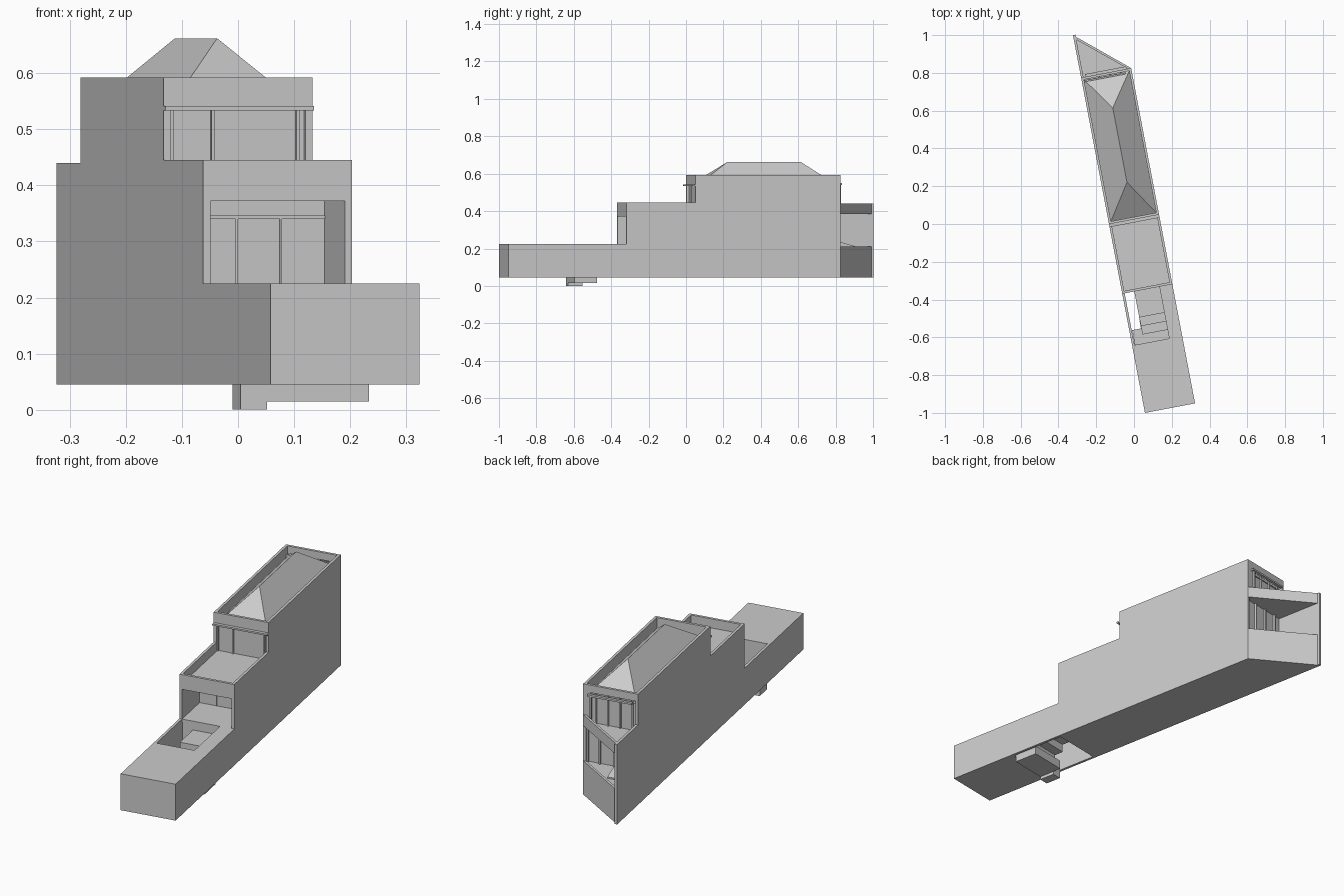
import bpy, bmesh, math
from mathutils import Matrix

if "Cube" in bpy.data.objects:
    bpy.data.objects.remove(bpy.data.objects["Cube"])

grey = bpy.data.materials.new("plaster_grey")
grey.use_nodes = True
COLOUR = (0.6, 0.6, 0.6, 1)
grey.diffuse_color = COLOUR
grey.node_tree.nodes["Principled BSDF"].inputs["Base Color"].default_value = COLOUR

# The house is drawn square to its own plot, then turned on the site
SITE = Matrix.Translation((0.058, -1, 0)) @ Matrix.Rotation(math.radians(10.79), 4, "Z")
W, T = 0.27, 0.013              # plot width, wall thickness
MID, TOP, BACK, TIP = 0.642, 1.017, 1.807, 2.036   # steps along the plot
BASE, LOW, HIGH, ROOF = 0.045, 0.225, 0.445, 0.592  # levels


def finish(name, bm):
    bmesh.ops.recalc_face_normals(bm, faces=bm.faces)
    mesh = bpy.data.meshes.new(name)
    bm.to_mesh(mesh)
    bm.free()
    mesh.materials.append(grey)
    ob = bpy.data.objects.new(name, mesh)
    bpy.context.collection.objects.link(ob)
    ob.matrix_world = SITE


def extrude(name, points, offset):
    bm = bmesh.new()
    face = bm.faces.new([bm.verts.new(p) for p in points])
    new = bmesh.ops.extrude_face_region(bm, geom=[face])["geom"]
    verts = [g for g in new if isinstance(g, bmesh.types.BMVert)]
    bmesh.ops.translate(bm, verts=verts, vec=offset)
    finish(name, bm)


def plan(name, uv, z0, z1):
    extrude(name, [(u, v, z0) for u, v in uv], (0, 0, z1 - z0))


def box(name, u0, u1, v0, v1, z0, z1):
    plan(name, [(u0, v0), (u1, v0), (u1, v1), (u0, v1)], z0, z1)


def side(name, vz, u, width):
    extrude(name, [(u, v, z) for v, z in vz], (width, 0, 0))


# Stepped party walls
steps = [(0, BASE), (0, LOW), (MID, LOW), (MID, HIGH), (TOP, HIGH), (TOP, ROOF), (BACK, ROOF)]
side("right_party_wall", steps + [(BACK, 0.44), (TIP, 0.44), (TIP, BASE)], 0, T)
side("left_party_wall", steps + [(BACK, BASE)], W - T, T)

# Lower storey: front wall, base slab around the stair well, garden roof
A, B = T, W - T
HOLE = 0.363
box("front_wall", A, B, 0, T, BASE, LOW)
box("base_slab_front", A, B, T, HOLE, BASE, BASE + T)
plan("base_slab_rear", [(A, 0.645), (B, 0.645), (B, 1.81), (A, 2.02)], BASE, BASE + T)
box("garden_roof", A, B, T, HOLE, LOW - T, LOW)
box("garden_roof_strip", 0.2, B, HOLE, MID, LOW - T, LOW)
box("well_front_wall", A, B, HOLE - T, HOLE, BASE, LOW - T)
box("well_rear_wall", A, B, 0.645, 0.658, BASE, LOW - T)
box("porch_floor", A, B, MID, 0.84, LOW - T, LOW)

# Sunken pit, landing and steps in the well
box("sunken_pit", 0.015, 0.063, HOLE, 0.443, 0, BASE + T)
box("landing", 0.063, 0.248, HOLE, 0.485, 0.015, BASE + T)
for i, (v0, v1) in enumerate([(0.41, 0.455), (0.455, 0.502), (0.502, 0.645)]):
    z = 0.1 + 0.04 * i
    box(f"stair_step_{i + 1}", 0.065, 0.2, v0, v1, z - 0.04, z)

# Middle storey: porch opening, terrace and parapet
box("porch_lintel", A, B, MID, MID + T, 0.372, HIGH)
box("terrace_floor", A, B, MID + T, TOP + 0.02, 0.372, 0.4)
box("porch_back_wall", A, B, 0.834, 0.847, LOW, 0.372)
box("porch_rail", A, B, 0.828, 0.834, 0.34, 0.346)
for i, u in enumerate((0.095, 0.175)):
    box(f"porch_mullion_{i + 1}", u, u + 0.004, 0.83, 0.834, LOW, 0.34)

# Upper storey front: parapet band, ledge, recessed window
box("upper_front_band", A, B, TOP, TOP + T, 0.535, ROOF)
box("upper_front_ledge", 0, W, TOP - 0.016, TOP, 0.533, 0.541)
box("upper_front_window", A, B, TOP + 0.014, TOP + 0.022, 0.4, 0.537)
for i, u in enumerate((A, 0.088, 0.242)):
    box(f"upper_front_mullion_{i + 1}", u, u + 0.006, TOP + 0.006, TOP + 0.014, 0.4, 0.535)

# Hipped roof set behind the parapet
bm = bmesh.new()
v0, v1, zb = TOP + T, BACK - T, 0.537
c = [bm.verts.new(p) for p in ((A, v0, zb), (B, v0, zb), (B, v1, zb), (A, v1, zb))]
r0, r1 = (bm.verts.new((W / 2, v, 0.662)) for v in (1.217, 1.618))
for f in ((c[0], c[1], r0), (c[1], c[2], r1, r0), (c[2], c[3], r1), (c[3], c[0], r0, r1), c[::-1]):
    bm.faces.new(f)
finish("hipped_roof", bm)

# Upper storey back: band, piers, recessed window with projecting bar and post
box("upper_back_band", A, B, BACK - T, BACK, 0.555, ROOF)
box("upper_back_pier", 0.235, B, BACK - T, BACK, 0.4, 0.555)
box("upper_back_window", A, 0.235, BACK - 0.026, BACK - 0.018, 0.4, 0.555)
for i, u in enumerate((0.03, 0.09, 0.15, 0.21)):
    box(f"upper_back_mullion_{i + 1}", u, u + 0.006, BACK - 0.018, BACK - 0.01, 0.4, 0.55)
box("upper_back_bar", 0.025, 0.245, BACK, BACK + 0.014, 0.54, 0.549)
box("upper_back_post", 0.226, 0.235, BACK, BACK + 0.01, 0.4, 0.54)

# Triangular rear yard: diagonal wall, balcony and its parapet
diagonal = [(0, TIP), (W, BACK), (0.252, BACK), (0, 2.02)]
triangle = [(A, BACK - 0.03), (B, BACK - 0.03), (B, 1.815), (A, 2.02)]
plan("yard_wall", diagonal, BASE, 0.212)
plan("balcony_parapet", diagonal, 0.385, 0.44)
plan("balcony_floor", triangle, 0.385, 0.4)
plan("yard_floor", triangle, 0.19, 0.205)
box("yard_back_wall", A, B, BACK - 0.03, BACK - 0.018, 0.2, 0.39)
for i, u in enumerate((0.05, 0.12, 0.19, 0.25)):
    box(f"yard_mullion_{i + 1}", u, u + 0.007, BACK - 0.018, BACK - 0.008, 0.2, 0.39)
side("yard_ramp", [(BACK - 0.02, 0.2), (1.92, 0.2), (1.92, 0.212), (BACK - 0.02, 0.25)], 0.03, 0.07)
